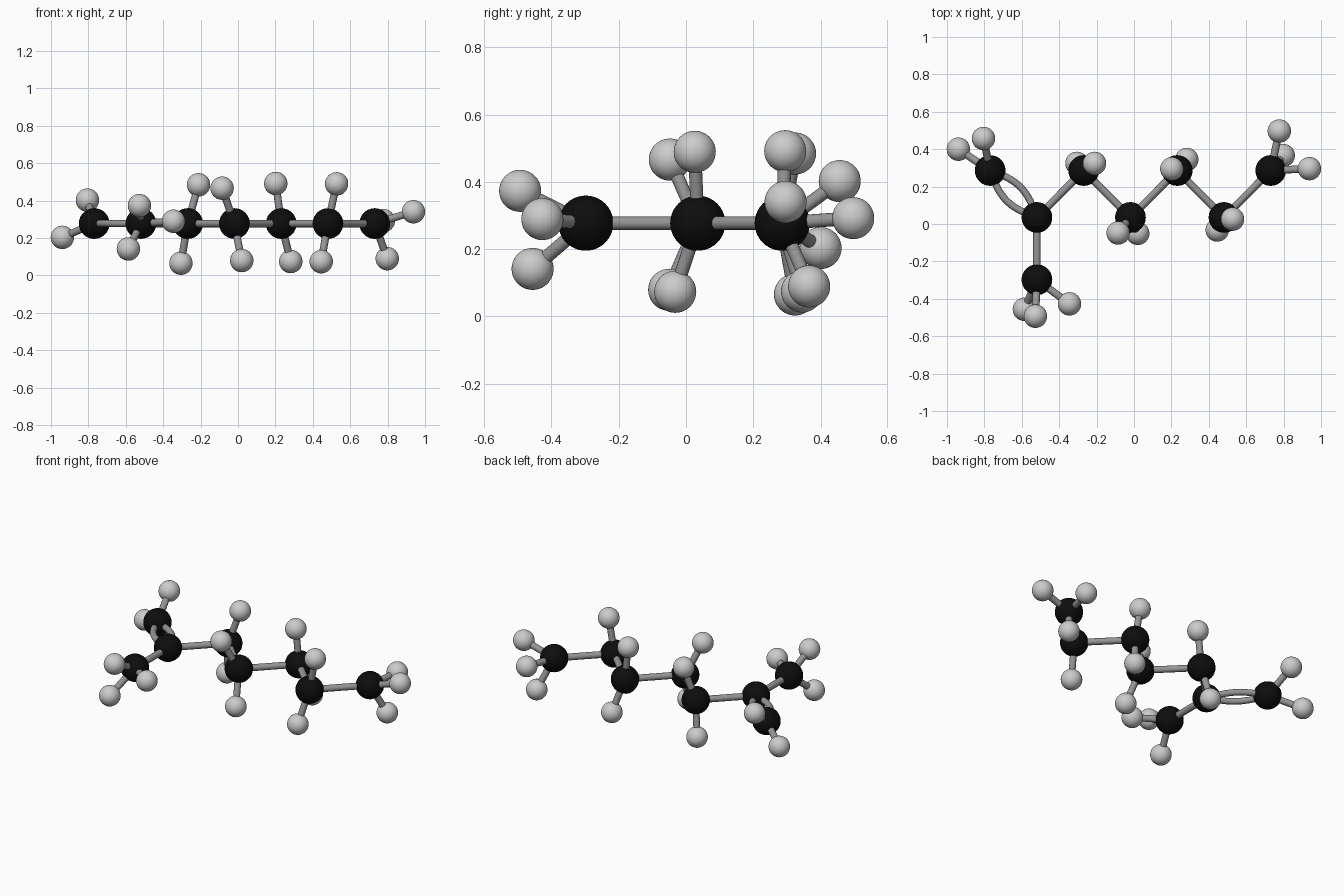
import bpy
import math
from mathutils import Vector

if "Cube" in bpy.data.objects:
    bpy.data.objects.remove(bpy.data.objects["Cube"])

Z = 0.277                      # height of the carbon plane
R_CARBON, R_HYDROGEN, R_BOND = 0.082, 0.0625, 0.02


def material(name, rgb):
    m = bpy.data.materials.new(name)
    m.diffuse_color = (*rgb, 1)
    m.use_nodes = True
    m.node_tree.nodes["Principled BSDF"].inputs["Base Color"].default_value = m.diffuse_color
    return m


BLACK = material("carbon black", (0.004, 0.004, 0.004))
LIGHT = material("hydrogen light grey", (0.60, 0.60, 0.60))
GREY = material("bond grey", (0.30, 0.30, 0.30))


def ball(name, pos, radius, mat):
    bpy.ops.mesh.primitive_uv_sphere_add(segments=40, ring_count=20, radius=radius, location=pos)
    ob = bpy.context.object
    ob.name = name
    ob.data.materials.append(mat)
    bpy.ops.object.shade_smooth()


def tube(name, points, radius=R_BOND):
    # round rod swept along a path, turned into a mesh
    cu = bpy.data.curves.new(name, 'CURVE')
    cu.dimensions = '3D'
    cu.bevel_depth = radius
    cu.bevel_resolution = 6
    cu.use_fill_caps = True
    sp = cu.splines.new('POLY')
    sp.points.add(len(points) - 1)
    for p, co in zip(sp.points, points):
        p.co = (*co, 1)
    cu.materials.append(GREY)
    ob = bpy.data.objects.new(name, cu)
    bpy.context.collection.objects.link(ob)
    bpy.ops.object.select_all(action='DESELECT')
    bpy.context.view_layer.objects.active = ob
    ob.select_set(True)
    bpy.ops.object.convert(target='MESH')
    bpy.ops.object.shade_smooth_by_angle(angle=math.radians(40))


# Carbon skeleton: zigzag chain of seven plus one side branch
carbons = [Vector((-0.769 + 0.25 * i, 0.286 if i % 2 == 0 else 0.035, Z)) for i in range(7)]
carbons.append(Vector((-0.519, -0.298, Z)))

# Hydrogens grouped by the carbon they sit on
hydrogens = {
    0: [(-0.939, 0.400, 0.203), (-0.805, 0.457, 0.402)],
    2: [(-0.305, 0.324, 0.065), (-0.211, 0.324, 0.484)],
    3: [(-0.085, -0.048, 0.466), (0.020, -0.050, 0.079)],
    4: [(0.202, 0.295, 0.491), (0.282, 0.345, 0.074)],
    5: [(0.527, 0.026, 0.489), (0.445, -0.032, 0.073)],
    6: [(0.777, 0.497, 0.292), (0.938, 0.296, 0.340), (0.798, 0.366, 0.089)],
    7: [(-0.586, -0.456, 0.141), (-0.527, -0.493, 0.373), (-0.345, -0.427, 0.289)],
}

# Carbon balls
for i, c in enumerate(carbons):
    ball(f"carbon_{i + 1}", c, R_CARBON, BLACK)

# Single bonds along the chain and to the branch
for a, b in [(1, 2), (2, 3), (3, 4), (4, 5), (5, 6), (1, 7)]:
    tube(f"single_bond_{a + 1}_{b + 1}", [carbons[a], carbons[b]])

# Double bond: two rods bowed to either side in the carbon plane
a, b = carbons[0], carbons[1]
side = (b - a).cross(Vector((0, 0, 1))).normalized()
for label, sign in (("outer", 1), ("inner", -1)):
    path = [a.lerp(b, t / 16) + side * sign * 0.052 * math.sin(math.pi * t / 16)
            for t in range(17)]
    tube(f"double_bond_{label}", path, 0.019)

# Hydrogen balls with their rods
for i, group in hydrogens.items():
    for j, h in enumerate(group):
        ball(f"hydrogen_{i + 1}_{j + 1}", h, R_HYDROGEN, LIGHT)
        tube(f"hydrogen_bond_{i + 1}_{j + 1}", [carbons[i], Vector(h)])
